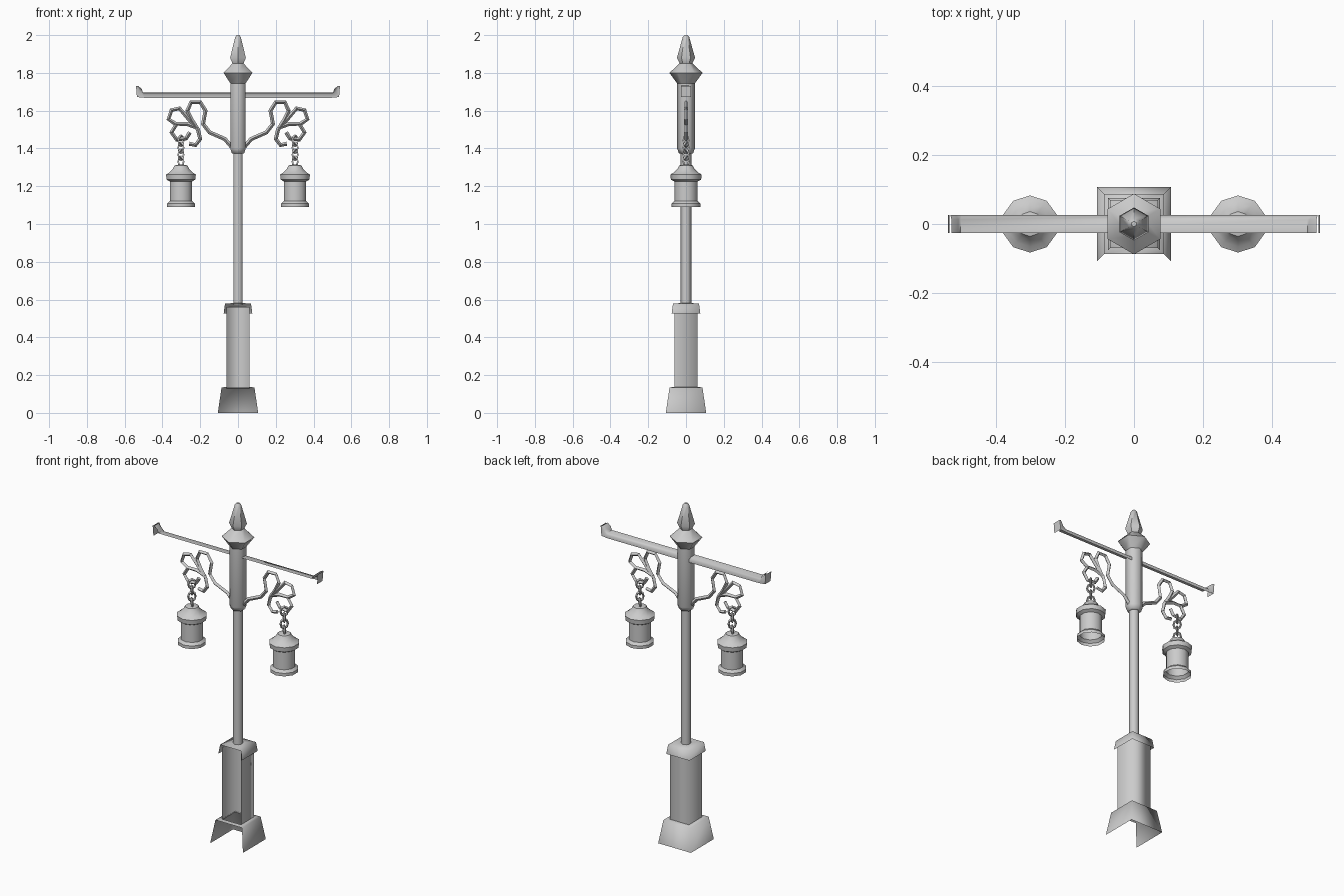
import bpy
import bmesh
from math import cos, sin, pi, radians, sqrt

cube = bpy.data.objects.get("Cube")
if cube:
    bpy.data.objects.remove(cube, do_unlink=True)

grey = bpy.data.materials.new("cast_grey")
grey.use_nodes = True
COLOUR = (0.6, 0.6, 0.6, 1)
grey.diffuse_color = COLOUR
grey.node_tree.nodes["Principled BSDF"].inputs["Base Color"].default_value = COLOUR


def finish(obj, angle):
    """Apply the material and angle-limited smooth shading."""
    obj.data.materials.clear()
    obj.data.materials.append(grey)
    bpy.ops.object.select_all(action='DESELECT')
    obj.select_set(True)
    bpy.context.view_layer.objects.active = obj
    bpy.ops.object.shade_smooth_by_angle(angle=radians(angle))
    return obj


def mesh_object(name, bm, angle=70):
    mesh = bpy.data.meshes.new(name)
    bm.to_mesh(mesh)
    bm.free()
    obj = bpy.data.objects.new(name, mesh)
    bpy.context.collection.objects.link(obj)
    return finish(obj, angle)


def lathe(name, profile, sides, turn, x=0, open_front=False, cap=False, angle=70):
    """Stack rings of (radius, z) from the bottom up; optionally drop upright front faces."""
    bm = bmesh.new()
    rings = []
    for r, z in profile:
        angles = [radians(turn) + 2 * pi * k / sides for k in range(sides)]
        rings.append([bm.verts.new((x + r * cos(a), r * sin(a), z)) for a in angles])
    for low, high, p, q in zip(rings, rings[1:], profile, profile[1:]):
        for k in range(sides):
            if open_front and k == sides - 1 and abs(p[1] - q[1]) > 0.01:
                continue
            n = (k + 1) % sides
            bm.faces.new((low[k], low[n], high[n], high[k]))
    if cap:
        bm.faces.new(rings[-1])
    return mesh_object(name, bm, angle)


def square(name, profile):
    """Square shell, open at the front, from (half width, z)."""
    return lathe(name, [(h * sqrt(2), z) for h, z in profile], 4, -45,
                 open_front=True, angle=100)


# Pedestal shells
square("plinth", [(0.107, 0), (0.087, 0.135), (0.06, 0.137)])
square("pedestal", [(0.062, 0.13), (0.062, 0.56)])
square("pedestal_collar", [(0.076, 0.525), (0.069, 0.578), (0.02, 0.582)])

# Hexagonal pole, upper sleeve and finial
lathe("pole", [(0.028, 0.57), (0.028, 1.4)], 6, 30)
lathe("sleeve", [(0.028, 1.373), (0.038, 1.375), (0.047, 1.4), (0.047, 1.76)], 6, 30)
lathe("finial", [(0.047, 1.745), (0.088, 1.8), (0.034, 1.85), (0.048, 1.88),
                 (0.017, 1.99), (0.008, 2.0)], 6, 30, cap=True, angle=50)

# Crossbar: bent sheet open to the front and below, with upturned ends
half = [((0.503, 1.695), (0.495, 1.668)), ((0.51, 1.715), (0.535, 1.672)),
        ((0.53, 1.732), (0.54, 1.73))]
stations = [[(-x, z) for x, z in s] for s in reversed(half)] + half
DEPTH = 0.026
bm = bmesh.new()
rows = []
for (xt, zt), (xb, zb) in stations:
    xm, zm = xt + (xb - xt) * 0.3, zt + (zb - zt) * 0.3
    section = [(xt, -DEPTH, zt), (xt, DEPTH / 2, zt), (xm, DEPTH, zm), (xb, DEPTH, zb)]
    rows.append([bm.verts.new(p) for p in section])
for a, b in zip(rows, rows[1:]):
    for j in range(3):
        bm.faces.new((a[j], b[j], b[j + 1], a[j + 1]))
for side in (1, -1):
    (x1, z1), (x2, z2) = half[1][1], half[2][1]
    plate = [(x1, -DEPTH, z1), (x1, DEPTH, z1), (x2, DEPTH, z2), (x2, -DEPTH, z2)]
    bm.faces.new([bm.verts.new((side * x, y, z)) for x, y, z in plate[::side]])
mesh_object("crossbar", bm, 60)

# Scroll brackets: stem with arch, outer curl and lower curl
scrolls = {
    "stem": [(0.035, 1.41), (0.07, 1.45), (0.15, 1.485), (0.185, 1.53), (0.172, 1.6),
             (0.2, 1.645), (0.248, 1.645), (0.268, 1.6), (0.245, 1.55), (0.212, 1.5),
             (0.2, 1.45), (0.225, 1.418), (0.258, 1.425)],
    "outer_curl": [(0.225, 1.515), (0.26, 1.555), (0.31, 1.612), (0.352, 1.603),
                   (0.368, 1.555), (0.33, 1.53)],
    "lower_curl": [(0.215, 1.51), (0.27, 1.53), (0.325, 1.53), (0.352, 1.485),
                   (0.325, 1.447), (0.275, 1.453), (0.255, 1.485)],
}


def scroll(name, points, side):
    curve = bpy.data.curves.new(name, 'CURVE')
    curve.dimensions = '3D'
    curve.bevel_depth = 0.011
    curve.bevel_resolution = 0
    curve.use_fill_caps = True
    spline = curve.splines.new('POLY')
    spline.points.add(len(points) - 1)
    for point, (x, z) in zip(spline.points, points):
        point.co = (side * x, 0, z, 1)
    obj = bpy.data.objects.new(name, curve)
    bpy.context.collection.objects.link(obj)
    bpy.ops.object.select_all(action='DESELECT')
    obj.select_set(True)
    bpy.context.view_layer.objects.active = obj
    bpy.ops.object.convert(target='MESH')
    finish(bpy.context.object, 30)


# Hanging lantern: flange, body, brim and domed roof, open underneath
lantern = [(0.077, 1.09), (0.077, 1.108), (0.062, 1.122), (0.062, 1.225), (0.08, 1.235),
           (0.083, 1.262), (0.066, 1.272), (0.045, 1.292), (0.036, 1.31), (0.005, 1.316)]
HANG = 0.302

for side, label in ((1, "left"), (-1, "right")):
    for part, points in scrolls.items():
        scroll(f"{label}_{part}", points, side)
    lathe(f"{label}_lantern", lantern, 10, 18, x=side * HANG, cap=True, angle=45)
    for i in range(4):
        bpy.ops.mesh.primitive_torus_add(
            major_segments=8, minor_segments=4, major_radius=0.02, minor_radius=0.006,
            location=(side * HANG, 0, 1.33 + 0.037 * i),
            rotation=(pi / 2, 0, radians(45 if i % 2 else -45)))
        link = bpy.context.object
        link.name = f"{label}_chain_link_{i + 1}"
        link.scale.y = 1.3
        finish(link, 30)
